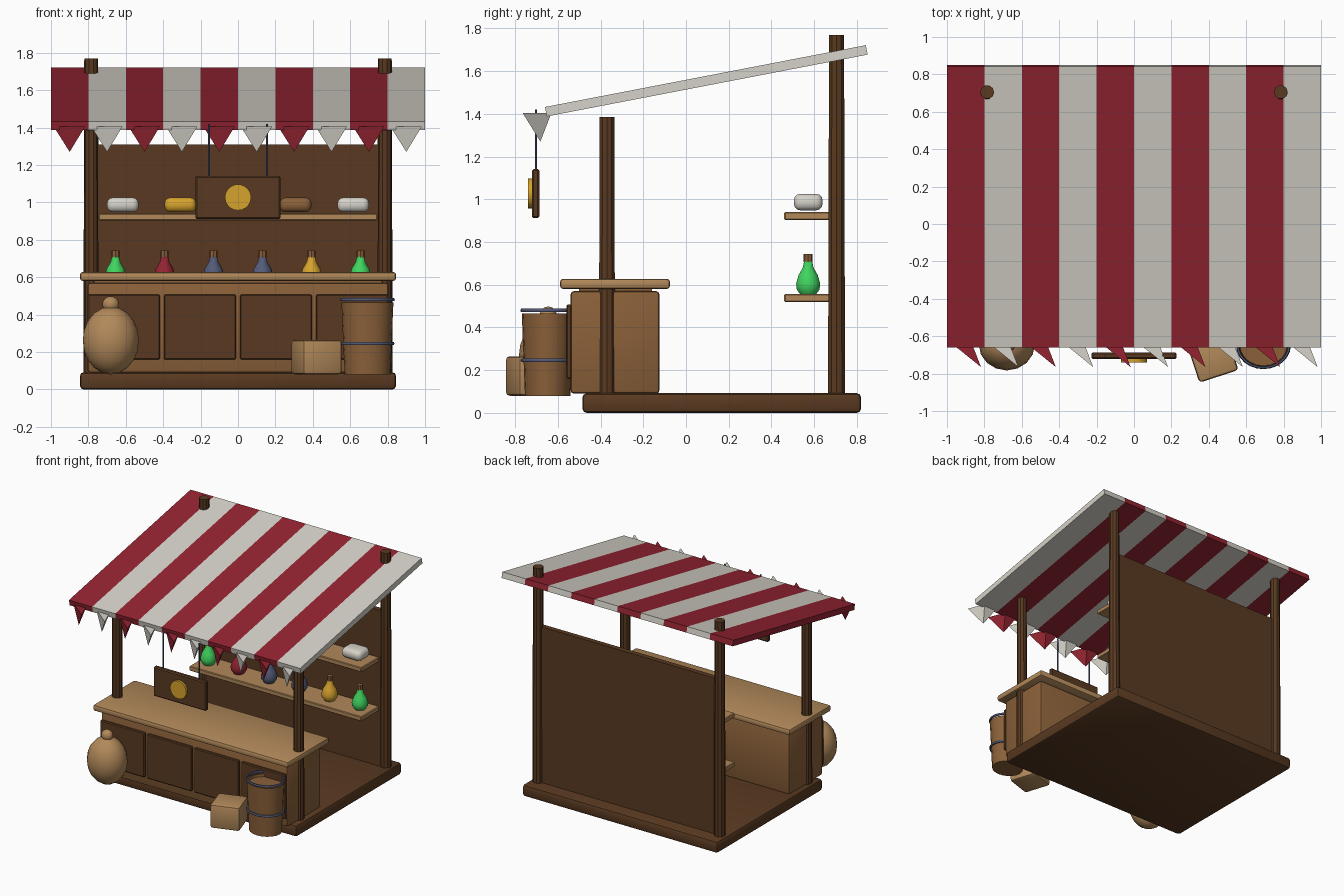
import bpy, bmesh, math
from mathutils import Matrix

if "Cube" in bpy.data.objects:
    bpy.data.objects.remove(bpy.data.objects["Cube"])


def material(name, r, g, b):
    m = bpy.data.materials.new(name)
    lin = [((c / 255 + 0.055) / 1.055) ** 2.4 for c in (r, g, b)]
    m.diffuse_color = (*lin, 1)
    m.use_nodes = True
    m.node_tree.nodes["Principled BSDF"].inputs["Base Color"].default_value = m.diffuse_color
    return m


DARK = material("dark wood", 90, 58, 33)
MID = material("medium wood", 138, 96, 57)
LIGHT = material("light wood", 178, 137, 90)
RED = material("red cloth", 148, 36, 49)
WHITE = material("white cloth", 213, 210, 200)
GOLD = material("gold", 214, 163, 45)
GREEN = material("green glass", 64, 212, 95)
SLATE = material("slate metal", 84, 91, 120)


def finish(name, bm, mat, smooth=True):
    bmesh.ops.recalc_face_normals(bm, faces=bm.faces)
    me = bpy.data.meshes.new(name)
    bm.to_mesh(me)
    bm.free()
    ob = bpy.data.objects.new(name, me)
    bpy.context.collection.objects.link(ob)
    me.materials.append(mat)
    if smooth:
        bpy.ops.object.select_all(action='DESELECT')
        ob.select_set(True)
        bpy.context.view_layer.objects.active = ob
        bpy.ops.object.shade_smooth_by_angle(angle=math.radians(35))
    return ob


def box(name, x, y, z, mat, bevel=0.0, rot=None, segs=2):
    """Box from (min, max) spans, optionally bevelled and turned about its centre."""
    bm = bmesh.new()
    size = [s[1] - s[0] for s in (x, y, z)]
    bmesh.ops.create_cube(bm, size=1, matrix=Matrix.Diagonal((*size, 1)))
    if bevel:
        bmesh.ops.bevel(bm, geom=bm.edges[:], offset=bevel, segments=segs,
                        profile=0.5, affect='EDGES')
    if rot:
        bm.transform(Matrix.Rotation(rot[0], 4, rot[1]))
    bm.transform(Matrix.Translation([sum(s) / 2 for s in (x, y, z)]))
    return finish(name, bm, mat, bool(bevel))


def lathe(name, profile, loc, mat, sides=12, sy=1.0, axis='Z'):
    """Turn (radius, height) points into a capped solid."""
    bm = bmesh.new()
    rings = []
    for r, h in profile:
        rings.append([bm.verts.new((r * math.cos(a), r * sy * math.sin(a), h))
                      for a in (2 * math.pi * i / sides for i in range(sides))])
    for lo, hi in zip(rings, rings[1:]):
        for i in range(sides):
            j = (i + 1) % sides
            bm.faces.new((lo[i], lo[j], hi[j], hi[i]))
    bm.faces.new(rings[0][::-1])
    bm.faces.new(rings[-1])
    if axis == 'Y':
        bm.transform(Matrix.Rotation(math.pi / 2, 4, 'X'))
    bm.transform(Matrix.Translation(loc))
    return finish(name, bm, mat)


def ball(name, loc, radii, mat):
    bm = bmesh.new()
    bmesh.ops.create_uvsphere(bm, u_segments=16, v_segments=10, radius=1,
                              matrix=Matrix.Translation(loc) @ Matrix.Diagonal((*radii, 1)))
    return finish(name, bm, mat)


def hoop(name, loc, radius, tube, sy):
    bpy.ops.mesh.primitive_torus_add(major_radius=radius, minor_radius=tube,
                                     major_segments=24, minor_segments=6, location=loc)
    ob = bpy.context.object
    ob.name = name
    ob.scale.y = sy
    ob.data.materials.append(SLATE)
    bpy.ops.object.shade_smooth_by_angle(angle=math.radians(60))


# Platform, posts and rear wall
box("platform", (-0.845, 0.845), (-0.485, 0.82), (0, 0.092), DARK, 0.02)
for s in (-1, 1):
    lathe("rear_post", [(0.042, 0.08), (0.037, 1.77)], (s * 0.785, 0.705, 0), DARK, 10)
    lathe("front_post", [(0.04, 0.08), (0.036, 1.385)], (s * 0.785, -0.37, 0), DARK, 10)
box("rear_wall", (-0.78, 0.78), (0.675, 0.715), (0.08, 1.31), DARK)

# Counter with front panels
box("counter_body", (-0.805, 0.805), (-0.54, -0.125), (0.09, 0.57), MID, 0.015)
box("counter_top", (-0.845, 0.845), (-0.59, -0.075), (0.58, 0.628), LIGHT, 0.015)
box("counter_support", (-0.77, 0.77), (-0.5, -0.16), (0.56, 0.585), MID)
for i in range(4):
    cx = (i - 1.5) * 0.407
    box("counter_panel", (cx - 0.193, cx + 0.193), (-0.56, -0.535), (0.16, 0.507), DARK, 0.006, segs=1)

# Shelves
for top in (0.556, 0.94):
    box("shelf", (-0.745, 0.745), (0.46, 0.68), (top - 0.036, top), LIGHT, 0.005, segs=1)

# Goods on the upper shelf
for i, mat in enumerate((WHITE, GOLD, MID, MID, WHITE)):
    cx = (i - 2) * 0.308
    box("shelf_bundle", (cx - 0.085, cx + 0.085), (0.505, 0.64), (0.948, 1.026), mat, 0.032, segs=3)

# Bottles with corks on the lower shelf
for i, mat in enumerate((GREEN, RED, SLATE, SLATE, GOLD, GREEN)):
    loc = ((i - 2.5) * 0.262, 0.572, 0.556)
    lathe("bottle", [(0.04, 0), (0.056, 0.022), (0.059, 0.05), (0.047, 0.09),
                     (0.026, 0.125), (0.02, 0.155)], loc, mat, 10)
    lathe("cork", [(0.021, 0.15), (0.021, 0.188)], loc, MID, 8)

# Striped awning and hanging pennants
for i in range(10):
    cx = -0.9 + 0.2 * i
    mat = WHITE if i % 2 else RED
    box("awning_stripe", (cx - 0.1, cx + 0.1), (-0.67, 0.86), (1.5325, 1.5775), mat,
        rot=(math.radians(10.9), 'X'))
    bm = bmesh.new()
    a, b, c, tip = [bm.verts.new((cx + x, y, z)) for x, y, z in (
        (0.082, -0.765, 1.405), (-0.085, -0.63, 1.405), (0.03, -0.63, 1.405), (0, -0.682, 1.27))]
    for tri in ((a, b, c), (a, b, tip), (b, c, tip), (c, a, tip)):
        bm.faces.new(tri)
    finish("pennant", bm, mat, False)

# Hanging sign
box("sign_board", (-0.228, 0.228), (-0.722, -0.687), (0.912, 1.142), DARK, 0.008, segs=1)
lathe("sign_disc", [(0.07, 0), (0.07, 0.022)], (0, -0.718, 1.027), GOLD, 20, axis='Y')
for s in (-1, 1):
    lathe("sign_rod", [(0.006, 1.135), (0.006, 1.42)], (s * 0.155, -0.703, 0), SLATE, 6)

# Sack
ball("sack", (-0.68, -0.645, 0.262), (0.15, 0.138, 0.182), LIGHT)
ball("sack_knot", (-0.68, -0.645, 0.455), (0.045, 0.04, 0.043), LIGHT)

# Crate
box("crate", (0.31, 0.53), (-0.82, -0.6), (0.08, 0.265), LIGHT, 0.018,
    rot=(math.radians(18), 'Z'))

# Barrel with hoops
lathe("barrel", [(0.122, 0.08), (0.129, 0.24), (0.139, 0.465), (0.128, 0.465), (0.126, 0.445)],
      (0.692, -0.648, 0), MID, 20, 0.87)
hoop("barrel_hoop", (0.692, -0.648, 0.48), 0.138, 0.009, 0.87)
hoop("barrel_hoop", (0.692, -0.648, 0.246), 0.136, 0.009, 0.87)
